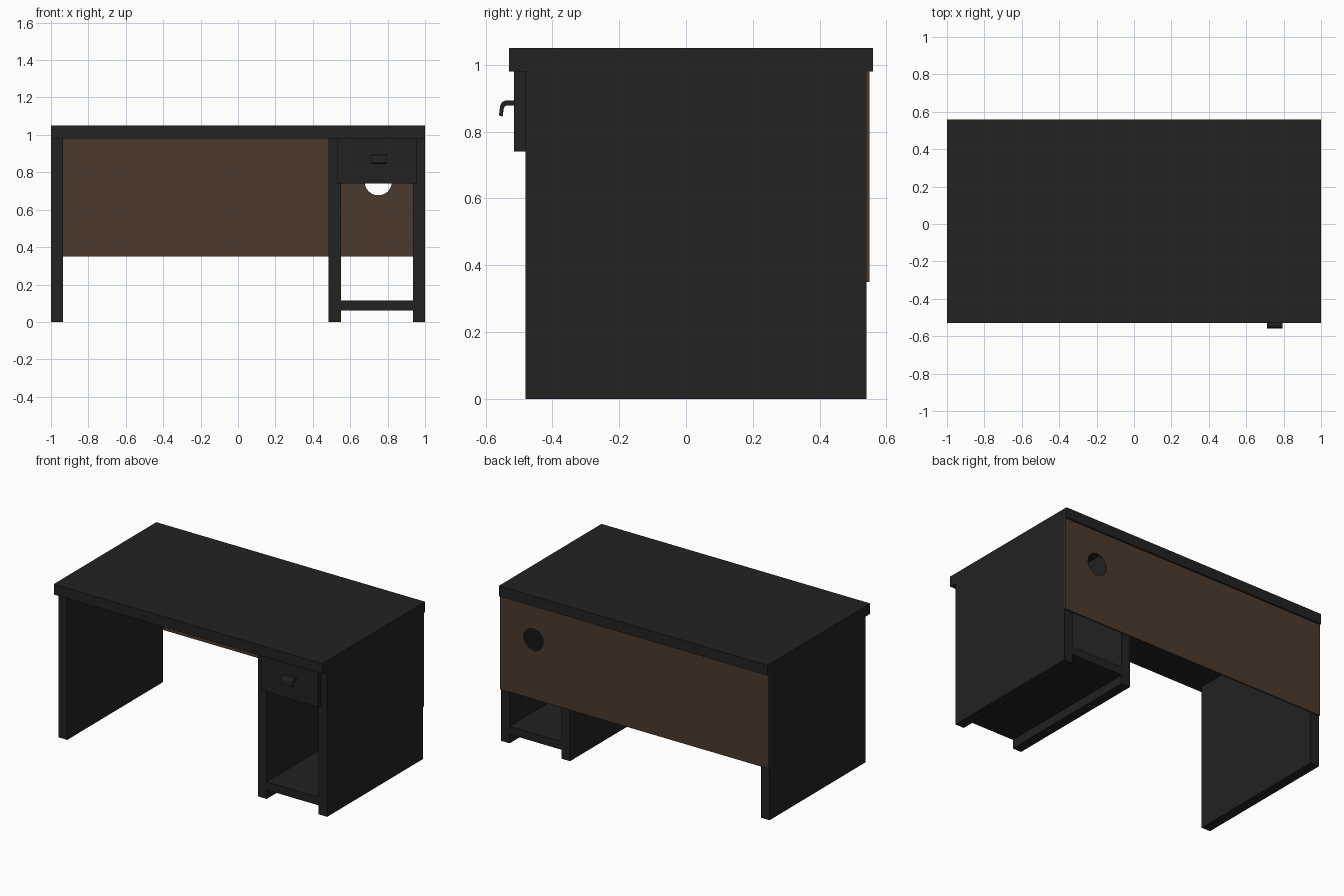
import bpy, bmesh, math
from mathutils import Vector

if "Cube" in bpy.data.objects:
    bpy.data.objects.remove(bpy.data.objects["Cube"])


def material(name, rgb):
    m = bpy.data.materials.new(name)
    m.diffuse_color = (*rgb, 1)
    m.use_nodes = True
    m.node_tree.nodes["Principled BSDF"].inputs["Base Color"].default_value = m.diffuse_color
    return m


BLACK = material("charcoal black", (0.016, 0.016, 0.016))
BROWN = material("dark brown wood", (0.070, 0.042, 0.025))


def finish(name, bm, mat):
    bmesh.ops.recalc_face_normals(bm, faces=bm.faces)
    me = bpy.data.meshes.new(name)
    bm.to_mesh(me)
    bm.free()
    me.materials.append(mat)
    ob = bpy.data.objects.new(name, me)
    bpy.context.collection.objects.link(ob)
    return ob


def box(name, x, y, z, mat):
    bm = bmesh.new()
    bmesh.ops.create_cube(bm, size=1)
    for v in bm.verts:
        v.co = Vector([(r[0] + r[1]) / 2 + c * (r[1] - r[0])
                       for c, r in zip(v.co, (x, y, z))])
    return finish(name, bm, mat)


# Table top
box("table_top", (-1, 1), (-0.53, 0.56), (0.98, 1.05), BLACK)

# Upright panels
for name, x in (("left_side", -1), ("divider", 0.485), ("right_side", 0.935)):
    box(name, (x, x + 0.065), (-0.48, 0.54), (0, 0.98), BLACK)

# Low shelf and drawer front
box("low_shelf", (0.55, 0.935), (-0.48, 0.54), (0.06, 0.115), BLACK)
box("drawer_front", (0.53, 0.955), (-0.515, -0.48), (0.74, 0.98), BLACK)

# Back panel with a round cable hole
panel = box("back_panel", (-1, 1), (0.54, 0.55), (0.35, 0.98), BROWN)
bpy.ops.mesh.primitive_cylinder_add(vertices=32, radius=0.073, depth=0.2,
                                    location=(0.75, 0.545, 0.75),
                                    rotation=(math.pi / 2, 0, 0))
cutter = bpy.context.object
cutter.name = "cable_hole_cutter"
cutter.hide_render = True
mod = panel.modifiers.new("cable_hole", 'BOOLEAN')
mod.operation = 'DIFFERENCE'
mod.solver = 'EXACT'
mod.object = cutter
bpy.context.view_layer.objects.active = panel
bpy.ops.object.modifier_apply(modifier=mod.name)
bpy.data.objects.remove(cutter)

# Drawer handle: hooked side profile (y, z) extruded along x
profile = [(-0.515, 0.893), (-0.540, 0.893), (-0.550, 0.889), (-0.556, 0.880),
           (-0.560, 0.849), (-0.549, 0.845), (-0.546, 0.868), (-0.543, 0.875),
           (-0.538, 0.878), (-0.515, 0.878)]
bm = bmesh.new()
face = bm.faces.new([bm.verts.new((0.71, y, z)) for y, z in profile])
ext = bmesh.ops.extrude_face_region(bm, geom=[face])
bmesh.ops.translate(bm, vec=(0.085, 0, 0),
                    verts=[g for g in ext["geom"] if isinstance(g, bmesh.types.BMVert)])
finish("drawer_handle", bm, BLACK)
